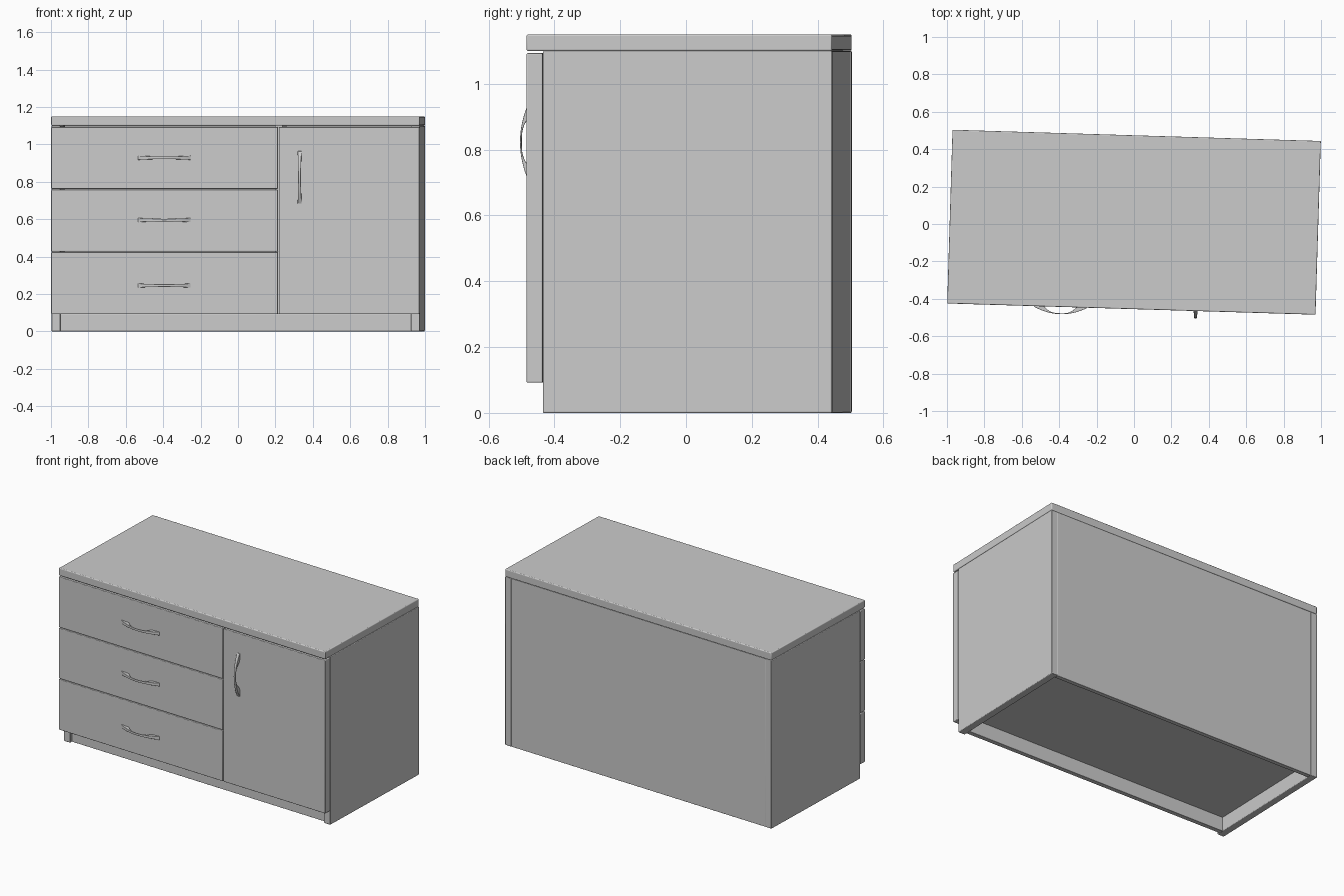
import bpy, bmesh, math
from mathutils import Matrix

if "Cube" in bpy.data.objects:
    bpy.data.objects.remove(bpy.data.objects["Cube"])

# The whole cabinet is turned slightly about z
PLACE = Matrix.Translation((0, 0.0075, 0)) @ Matrix.Rotation(-0.0305, 4, 'Z')
W, H = 0.985, 1.15                 # half width, height
FRONT, BACK = -0.4625, 0.4665      # outer face of drawers and door, back face
BODY = -0.413                      # front edge of the carcass
T = 0.047                          # panel thickness


def finish(name, bm, bevel, segments=3):
    bmesh.ops.recalc_face_normals(bm, faces=bm.faces)
    me = bpy.data.meshes.new(name)
    bm.to_mesh(me)
    bm.free()
    ob = bpy.data.objects.new(name, me)
    bpy.context.collection.objects.link(ob)
    ob.matrix_world = PLACE
    if bevel:
        mod = ob.modifiers.new("edge", 'BEVEL')
        mod.width, mod.segments = bevel, segments
        mod.limit_method = 'ANGLE'
    bpy.ops.object.select_all(action='DESELECT')
    ob.select_set(True)
    bpy.context.view_layer.objects.active = ob
    bpy.ops.object.shade_smooth_by_angle(angle=math.radians(35))
    return ob


def box(name, x0, x1, y0, y1, z0, z1, bevel=0.003):
    bm = bmesh.new()
    bmesh.ops.create_cube(bm, size=1)
    bmesh.ops.scale(bm, vec=(x1 - x0, y1 - y0, z1 - z0), verts=bm.verts)
    bmesh.ops.translate(bm, vec=((x0 + x1) / 2, (y0 + y1) / 2, (z0 + z1) / 2), verts=bm.verts)
    return finish(name, bm, bevel)


def handle(name, x, z, vertical=False):
    # Crescent bow: thick feet at both ends, thin and narrow in the middle
    bm = bmesh.new()
    rings, n, L = [], 28, 0.14
    for i in range(n + 1):
        t = -L + 2 * L * i / n
        outer = 0.003 + 0.036 * (1 - (t / L) ** 2)
        inner = max(-0.002, 0.034 * (1 - abs(t / 0.085) ** 3))
        half = 0.007 + 0.004 * (t / L) ** 2
        ring = []
        for d, s in ((outer, -half), (outer, half), (inner, half), (inner, -half)):
            px, pz = (s, t) if vertical else (t, s)
            ring.append(bm.verts.new((x + px, FRONT - d, z + pz)))
        rings.append(ring)
    for a, b in zip(rings, rings[1:]):
        for k in range(4):
            j = (k + 1) % 4
            bm.faces.new((a[k], a[j], b[j], b[k]))
    bm.faces.new(rings[0])
    bm.faces.new(rings[-1])
    return finish(name, bm, 0.0012, 2)


# Top slab
box("top_slab", -W, W, FRONT, BACK, 1.1, H, 0.005)

# Side panels running to the floor
for label, s in (("left", -1), ("right", 1)):
    a, b = sorted((s * W, s * (W - T)))
    box(label + "_side_panel", a, b, BODY, BACK, 0, 1.1, 0.004)

# Back panel, raised bottom board, plinth and divider
IN = W - T + 0.001
box("back_panel", -IN, IN, BACK - 0.03, BACK - 0.002, 0, 1.1, 0.002)
box("bottom_board", -IN, IN, BODY, BACK - 0.029, 0.092, 0.13, 0)
box("plinth", -IN, IN, BODY + 0.02, BODY + 0.05, 0, 0.093, 0.002)
box("divider", 0.21, 0.25, BODY, BACK - 0.029, 0.129, 1.1, 0)

# Three drawer fronts with handles
drawers = ((0.092, 0.423, 0.245), (0.427, 0.758, 0.595), (0.762, 1.093, 0.928))
for i, (z0, z1, zh) in enumerate(drawers, 1):
    box(f"drawer_front_{i}", -W, 0.227, FRONT, BODY - 0.0005, z0, z1, 0.004)
    handle(f"drawer_handle_{i}", -0.38, zh)

# Door with vertical handle
box("door", 0.232, W, FRONT, BODY - 0.0005, 0.092, 1.093, 0.004)
handle("door_handle", 0.344, 0.823, True)
